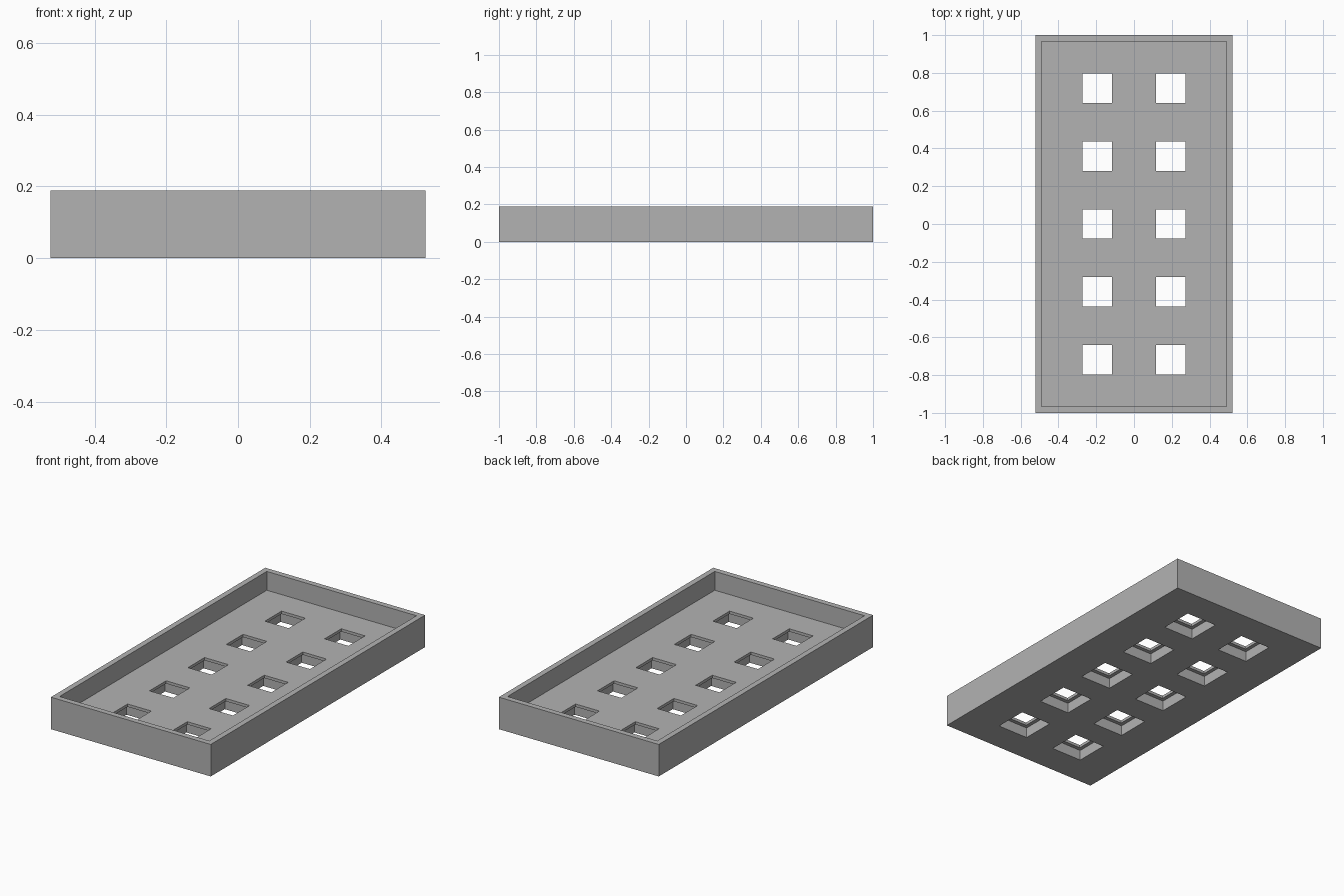
import bpy, bmesh
from mathutils import Matrix

if "Cube" in bpy.data.objects:
    bpy.data.objects.remove(bpy.data.objects["Cube"])

MM = 2 / 180                      # tray is 180 mm long
W, L, H = 94 * MM, 180 * MM, 17 * MM
WALL, FLOOR, LIP = 3 * MM, 7 * MM, 1.5 * MM
HOLE, RECESS = 14 * MM, 18 * MM
COLS = [-0.195, 0.195]
ROWS = [0.359 * i for i in range(-2, 3)]

grey = bpy.data.materials.new("plain grey")
grey.diffuse_color = (0.45, 0.45, 0.45, 1)
grey.use_nodes = True
grey.node_tree.nodes["Principled BSDF"].inputs["Base Color"].default_value = grey.diffuse_color


def boxes(name, centres, sx, sy, z0, z1):
    """One mesh object holding a box at every (x, y) centre."""
    bm = bmesh.new()
    for x, y in centres:
        m = Matrix.Translation((x, y, (z0 + z1) / 2)) @ Matrix.Diagonal((sx, sy, z1 - z0, 1))
        bmesh.ops.create_cube(bm, size=1, matrix=m)
    mesh = bpy.data.meshes.new(name)
    bm.to_mesh(mesh)
    bm.free()
    mesh.materials.append(grey)
    obj = bpy.data.objects.new(name, mesh)
    bpy.context.collection.objects.link(obj)
    return obj


def cut(target, cutter):
    """Subtract the cutter, then delete it."""
    cutter.hide_render = True
    mod = target.modifiers.new("cut", "BOOLEAN")
    mod.operation = "DIFFERENCE"
    mod.solver = "EXACT"
    mod.object = cutter
    bpy.context.view_layer.objects.active = target
    bpy.ops.object.modifier_apply(modifier=mod.name)
    bpy.data.objects.remove(cutter)


centres = [(x, y) for x in COLS for y in ROWS]

# Solid tray block
tray = boxes("tray", [(0, 0)], W, L, 0, H)
# Open interior above the floor
cut(tray, boxes("interior_cutter", [(0, 0)], W - 2 * WALL, L - 2 * WALL, FLOOR, H + 0.1))
# Wide square recesses from below, leaving a thin lip
cut(tray, boxes("recess_cutter", centres, RECESS, RECESS, -0.1, FLOOR - LIP))
# Narrower square holes through the lip
cut(tray, boxes("hole_cutter", centres, HOLE, HOLE, FLOOR - LIP - 0.02, FLOOR + 0.02))
